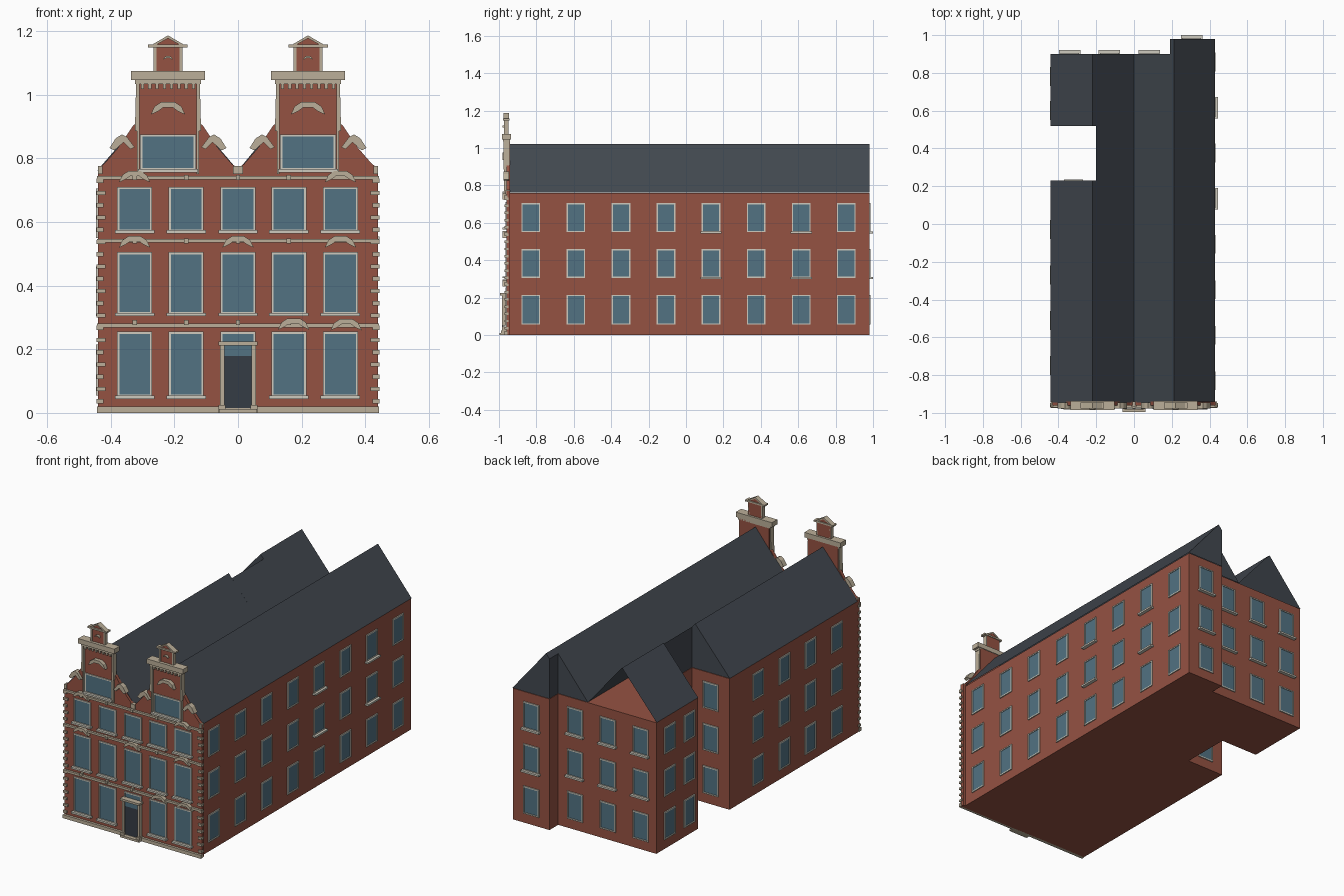
import bpy, bmesh
from mathutils import Vector as V

if "Cube" in bpy.data.objects:
    bpy.data.objects.remove(bpy.data.objects["Cube"])

COL = dict(brick=(.30, .085, .055), roof=(.055, .065, .08), stone=(.50, .43, .32),
           frame=(.62, .60, .52), glass=(.085, .17, .225), door=(.035, .045, .06))
MATS = {}
for k, c in COL.items():
    MATS[k] = bpy.data.materials.new(k)
    MATS[k].diffuse_color = (*c, 1)
PARTS = {}

# A frame is origin, along, up, outward
Z = V((0, 0, 1))
def wall(o, u, n):
    return V(o), V(u), Z, V(n)
FACE = -.96
FRONT = wall((0, FACE, 0), (1, 0, 0), (0, -1, 0))
AXIS = wall((0, 0, 0), (1, 0, 0), (0, 1, 0))
RIGHT = wall((.425, 0, 0), (0, 1, 0), (1, 0, 0))
LEFT = wall((-.44, 0, 0), (0, 1, 0), (-1, 0, 0))
BACK = wall((0, .9, 0), (1, 0, 0), (0, 1, 0))
BACK_R = wall((0, .98, 0), (1, 0, 0), (0, 1, 0))
NOTCH = wall((0, .23, 0), (1, 0, 0), (0, 1, 0))
PLAN = (V((0, 0, 0)), V((1, 0, 0)), V((0, 1, 0)), Z)


def prism(name, mat, fr, pts, d0, d1, base=True, end=True):
    """Extrude a profile along the frame's normal; base closes last-to-first."""
    bm = PARTS.setdefault((name, mat), bmesh.new())
    o, u, v, n = fr
    a, b = ([bm.verts.new(o + u * p + v * q + n * d) for p, q in pts] for d in (d0, d1))
    c = len(pts)
    fs = [bm.faces.new((a[i], a[(i + 1) % c], b[(i + 1) % c], b[i])) for i in range(c if base else c - 1)]
    fs.append(bm.faces.new(a[::-1]))
    if end:
        fs.append(bm.faces.new(b))
    bmesh.ops.recalc_face_normals(bm, faces=fs)
    if not base or not end:
        if fs[0].normal.dot(v) < 0:
            bmesh.ops.reverse_faces(bm, faces=fs)


def slab(name, mat, fr, u0, u1, z0, z1, d0, d1):
    prism(name, mat, fr, [(u0, z0), (u1, z0), (u1, z1), (u0, z1)], d0, d1)


def window(fr, u, z0, z1, w, sill=0, t=.007, prefix="side"):
    h = w / 2
    slab(prefix + "_window_glass", "glass", fr, u - h + t, u + h - t, z0 + t, z1 - t, -.004, .002)
    for s in (-1, 1):
        slab(prefix + "_window_frame", "frame", fr, *sorted((u + s * h, u + s * (h - t))), z0, z1, -.004, .006)
    for z in (z0, z1 - t):
        slab(prefix + "_window_frame", "frame", fr, u - h, u + h, z, z + t, -.004, .006)
    if sill:
        slab(prefix + "_window_sill", "frame", fr, u - h - .007, u + h + .007, z0 - .006, z0 + .004, -.002, sill)


def ornament(u, z, s=1.0, depth=.012, name="carved_crest"):
    # arched leaf swag
    half = [(.052, -.022), (.04, .003), (.02, .016)]
    inner = [(.015, -.001), (.03, -.012)]
    pts = half + [(-p, q) for p, q in half[::-1]] + [(-p, q) for p, q in inner[::-1]] + inner
    prism(name, "stone", FRONT, [(u + s * p, z + s * q) for p, q in pts], 0, depth + .01)


# Walls: footprint with notch and stepped back
prism("brick_walls", "brick", PLAN,
      [(-.44, -.945), (.425, -.945), (.425, .98), (.19, .98), (.19, .9), (-.44, .9),
       (-.44, .52), (-.2, .52), (-.2, .23), (-.44, .23)], 0, .76)

# Twin pitched roofs
E, R = .762, 1.02
left = [(-.442, E), (-.22, R), (0, E)]
right = [(0, E), (.212, R), (.428, E)]
prism("left_roof", "roof", AXIS, left, -.945, .23, base=False)
prism("left_roof_link", "roof", AXIS, [(-.2, E), (-.2, .997), (0, E)], .23, .52, base=False)
prism("left_rear_roof", "roof", AXIS, left, .52, .9, base=False, end=False)
prism("right_roof", "roof", AXIS, right, -.945, .9, base=False)
prism("right_rear_roof", "roof", AXIS, [(.19, E), (.19, .993), (.212, R), (.428, E)], .9, .98, base=False)

# Side and rear windows
ROWS = [(.055, .215), (.305, .46), (.55, .705)]
for r, (z0, z1) in enumerate(ROWS):
    for i in range(8):
        window(RIGHT, -.83 + .241 * i, z0, z1, .1, .02 if r and i in (4, 6) else 0)
    for y in (-.75, -.51, -.27, -.03, .6, .78):
        window(LEFT, y, z0, z1, .1)
    for x in (-.34, -.13, .08):
        window(BACK, x, z0, z1, .1, .02 if r else 0)
    window(BACK_R, .305, z0, z1, .1, .02 if r else 0)
    window(NOTCH, -.32, z0, z1, .1)

# Front facade with two stepped gables
half = [(.218, .77), (.2, .783), (.155, .835), (.108, .905), (.096, .91), (.096, 1.045)]
out = [(-.44, 0), (-.44, .77)]
for c in (-.22, .22):
    out += [(c - p, q) for p, q in half] + [(c + p, q) for p, q in half[::-1]]
out += [(.44, .77), (.44, 0)]
prism("front_facade", "brick", FRONT, out, -.02, 0)

# Front windows and bands
for z0, z1 in ((.05, .255), (.31, .505), (.57, .71)):
    for x in (-.325, -.163, 0, .16, .322):
        if x == 0 and z0 == .05:
            continue
        window(FRONT, x, z0, z1, .11, .02, prefix="front")
for z0, z1, d in ((0, .02, .014), (.268, .281, .012), (.535, .547, .012), (.733, .745, .012)):
    slab("stone_band", "stone", FRONT, -.443, .443, z0, z1, -.005, d)

# Door with surround and transom
window(FRONT, 0, .18, .255, .11, prefix="front")
slab("door", "door", FRONT, -.043, .043, .015, .178, 0, .016)
slab("door_transom", "glass", FRONT, -.043, .043, .178, .215, 0, .016)
for s in (-1, 1):
    slab("door_surround", "stone", FRONT, *sorted((s * .043, s * .057)), 0, .215, 0, .024)
    slab("door_surround", "stone", FRONT, *sorted((s * .04, s * .062)), 0, .025, 0, .03)
slab("door_surround", "stone", FRONT, -.062, .062, .212, .224, 0, .034)
slab("door_step", "stone", FRONT, -.06, .06, 0, .012, 0, .036)

# Quoins down both corners
for i in range(19):
    w = .024 if i % 2 else .018
    for s in (-1, 1):
        slab("quoin", "stone", FRONT, *sorted((s * .445, s * (.44 - w))), .03 + .0385 * i, .043 + .0385 * i, -.012, .01)

# Carved crests and small studs along the bands
for x, z in ((-.325, .745), (-.325, .54), (0, .54), (.322, .54), (.322, .745), (.175, .282), (.34, .28)):
    ornament(x, z, .95)
for z in (.284, .54, .74):
    for x in (-.325, -.163, 0, .16):
        slab("band_stud", "stone", FRONT, x - .007, x + .007, z - .008, z + .008, 0, .018)

# Gable dressings, repeated for both gables
for c in (-.22, .22):
    window(FRONT, c, .762, .875, .175, .02, prefix="gable")
    ornament(c, .96, 1.05)
    ornament(c, 1.116, .3)
    for s in (-1, 1):
        prism("gable_pilaster", "stone", FRONT,
              [(c + s * p, q) for p, q in ((.09, .885), (.104, .885), (.1, 1.04), (.09, 1.04))], -.015, .016)
        slab("gable_pilaster", "stone", FRONT, *sorted((c + s * .09, c + s * .098)), .75, .885, -.01, .012)
        # leaf scroll resting on the sloping shoulder
        prism("shoulder_scroll", "stone", FRONT,
              [(c + s * p, q) for p, q in ((.105, .835), (.118, .828), (.14, .85), (.168, .825), (.184, .832),
                                           (.165, .862), (.145, .875), (.128, .866))], -.014, .016)
        slab("corner_cap", "stone", FRONT, *sorted((c + s * .205, c + s * .22)), .75, .775, -.02, .006)
    for i in range(8):
        u = c - .08 + i * .16 / 7
        slab("dentil", "stone", FRONT, u - .005, u + .005, 1.018, 1.034, 0, .014)
    slab("gable_cornice", "stone", FRONT, c - .103, c + .103, 1.034, 1.046, -.02, .018)
    slab("gable_cornice", "stone", FRONT, c - .116, c + .116, 1.046, 1.074, -.024, .025)
    slab("gable_finial", "brick", FRONT, c - .042, c + .042, 1.074, 1.15, -.012, .008)
    for s in (-1, 1):
        slab("finial_trim", "stone", FRONT, *sorted((c + s * .036, c + s * .046)), 1.074, 1.15, -.012, .012)
    slab("finial_cap", "stone", FRONT, c - .062, c + .062, 1.148, 1.157, -.016, .018)
    prism("finial_pediment", "brick", FRONT, [(c - .04, 1.157), (c + .04, 1.157), (c, 1.178)], -.01, .008)
    for s in (-1, 1):
        prism("finial_pediment_trim", "stone", FRONT,
              [(c + s * p, q) for p, q in ((.05, 1.157), (.036, 1.157), (0, 1.177), (0, 1.186))], -.014, .016)

# Turn collected geometry into named objects
for (name, mat), bm in PARTS.items():
    me = bpy.data.meshes.new(name)
    bm.to_mesh(me)
    bm.free()
    me.materials.append(MATS[mat])
    bpy.context.collection.objects.link(bpy.data.objects.new(name, me))

for m in bpy.data.materials:
    if m.users and not m.is_grease_pencil:
        m.use_nodes = True
        m.node_tree.nodes["Principled BSDF"].inputs["Base Color"].default_value = m.diffuse_color
